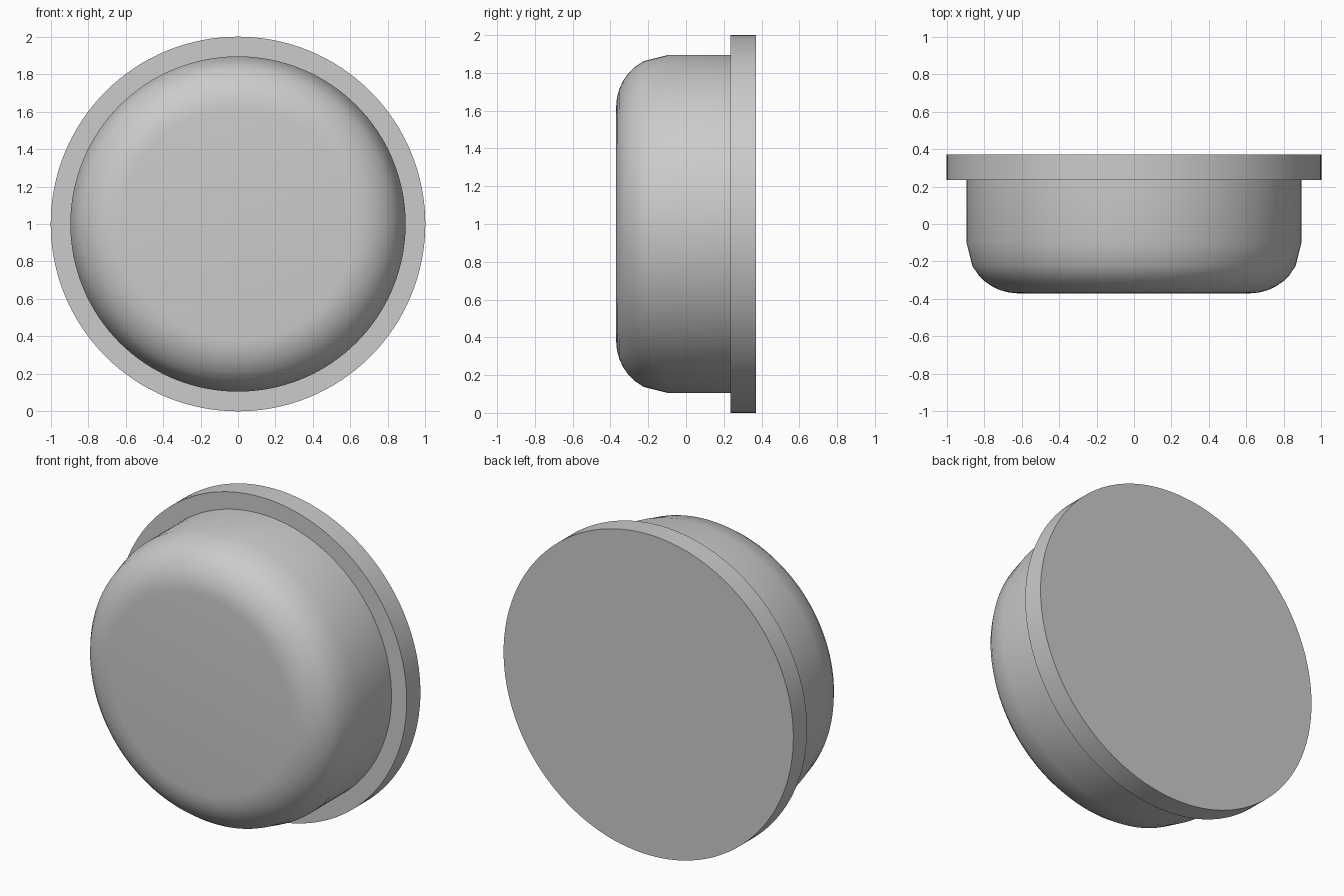
import bpy
import bmesh
from math import cos, sin, radians, tau
from mathutils import Matrix

old = bpy.data.objects.get("Cube")
if old:
    bpy.data.objects.remove(old, do_unlink=True)

SIDES = 128
CENTRE_Z = 1.0
FRONT, STEP, BACK = -0.37, 0.235, 0.37
RIM_RADIUS, BODY_RADIUS, FILLET = 1.0, 0.895, 0.275

grey = bpy.data.materials.new("plain grey")
colour = (0.6, 0.6, 0.6, 1)
grey.diffuse_color = colour
grey.use_nodes = True
for node in grey.node_tree.nodes:
    if node.type == "BSDF_PRINCIPLED":
        node.inputs["Base Color"].default_value = colour


def lathe(name, profile):
    """Turn (radius, y) points around the y axis and cap both ends."""
    bm = bmesh.new()
    rings = []
    for r, y in profile:
        rings.append([bm.verts.new((r * cos(tau * i / SIDES), y, r * sin(tau * i / SIDES)))
                      for i in range(SIDES)])
    for a, b in zip(rings, rings[1:]):
        for i in range(SIDES):
            j = (i + 1) % SIDES
            bm.faces.new((a[i], a[j], b[j], b[i]))
    bm.faces.new(rings[0])
    bm.faces.new(rings[-1])
    bmesh.ops.recalc_face_normals(bm, faces=bm.faces)
    bm.transform(Matrix.Translation((0, 0, CENTRE_Z)))
    mesh = bpy.data.meshes.new(name)
    bm.to_mesh(mesh)
    bm.free()
    mesh.materials.append(grey)
    obj = bpy.data.objects.new(name, mesh)
    bpy.context.collection.objects.link(obj)
    bpy.ops.object.select_all(action="DESELECT")
    obj.select_set(True)
    bpy.context.view_layer.objects.active = obj
    bpy.ops.object.shade_smooth_by_angle(angle=radians(35))
    return obj


# Domed body: flat front disc, rounded shoulder, straight wall
shoulder = [(BODY_RADIUS - FILLET + FILLET * cos(radians(a)),
             FRONT + FILLET - FILLET * sin(radians(a)))
            for a in (90, 80, 70, 60, 50, 40, 28, 0)]
lathe("rounded_body", shoulder + [(BODY_RADIUS, STEP)])

# Wide flat flange behind the body
lathe("back_flange", [(RIM_RADIUS, STEP), (RIM_RADIUS, BACK)])
